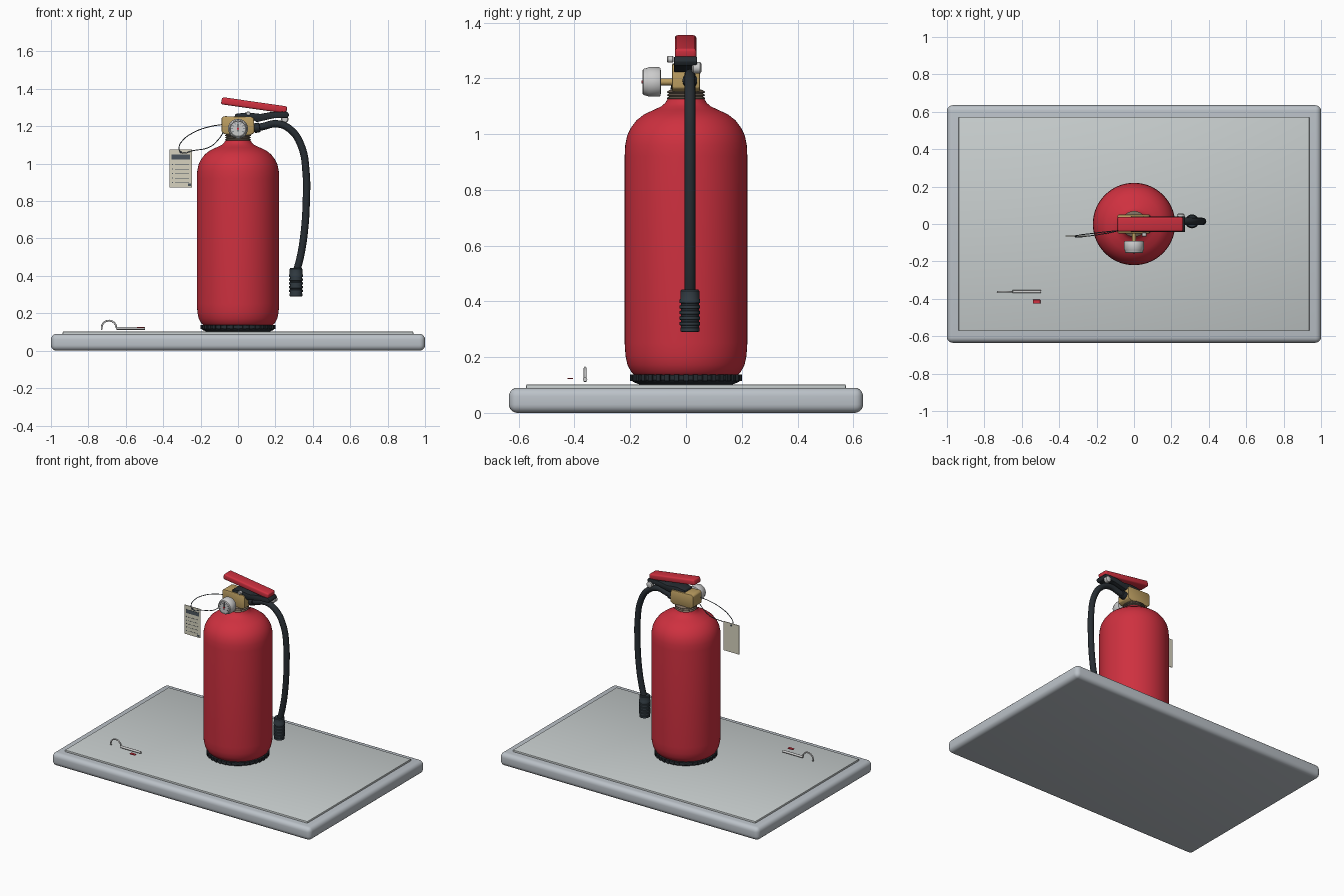
import bpy, bmesh, math
from mathutils import Vector, Matrix

if "Cube" in bpy.data.objects:
    bpy.data.objects.remove(bpy.data.objects["Cube"])

MATS = {}
COLS = {"red": (0.62, 0.03, 0.05), "black": (0.02, 0.026, 0.032), "rubber": (0.03, 0.042, 0.052),
        "brass": (0.50, 0.34, 0.12), "steel": (0.55, 0.57, 0.58), "base": (0.50, 0.54, 0.58),
        "plate": (0.58, 0.62, 0.62), "thread": (0.20, 0.15, 0.11), "card": (0.68, 0.65, 0.52),
        "ink": (0.07, 0.09, 0.11), "white": (0.80, 0.82, 0.80)}


def finish(ob, col, angle=35):
    if col not in MATS:
        MATS[col] = bpy.data.materials.new(col)
        MATS[col].diffuse_color = (*COLS[col], 1)
    ob.data.materials.append(MATS[col])
    bpy.ops.object.select_all(action='DESELECT')
    ob.select_set(True)
    bpy.context.view_layer.objects.active = ob
    if ob.type == 'MESH':
        bpy.ops.object.shade_smooth_by_angle(angle=math.radians(angle))
    return ob


def from_bm(name, bm, col, angle=35):
    bmesh.ops.recalc_face_normals(bm, faces=bm.faces[:])
    me = bpy.data.meshes.new(name)
    bm.to_mesh(me)
    bm.free()
    ob = bpy.data.objects.new(name, me)
    bpy.context.collection.objects.link(ob)
    return finish(ob, col, angle)


def bevel_all(bm, width, segs):
    if width:
        bmesh.ops.bevel(bm, geom=bm.edges[:], offset=width, segments=segs,
                        affect='EDGES', profile=0.5, clamp_overlap=True)


def box(name, lo, hi, col, bevel=0.0, segs=3):
    bm = bmesh.new()
    lo, hi = Vector(lo), Vector(hi)
    bmesh.ops.create_cube(bm, size=1, matrix=Matrix.Translation((lo + hi) / 2)
                          @ Matrix.Diagonal((*(hi - lo), 1)))
    bevel_all(bm, bevel, segs)
    return from_bm(name, bm, col)


def lathe(name, prof, col, segs=64, mat=Matrix(), angle=35):
    """Spin (radius, height) points round local z."""
    bm = bmesh.new()
    rings = [[bm.verts.new(mat @ Vector((r * math.cos(2 * math.pi * i / segs),
              r * math.sin(2 * math.pi * i / segs), z))) for i in range(segs)] for r, z in prof]
    for a, b in zip(rings, rings[1:]):
        for i in range(segs):
            j = (i + 1) % segs
            bm.faces.new((a[i], a[j], b[j], b[i]))
    bm.faces.new(rings[0])
    bm.faces.new(rings[-1])
    return from_bm(name, bm, col, angle)


def extrude_xz(name, pts, y0, y1, col, bevel=0.0, segs=2):
    bm = bmesh.new()
    f = bm.faces.new([bm.verts.new((x, y0, z)) for x, z in pts])
    new = bmesh.ops.extrude_face_region(bm, geom=[f])['geom']
    bmesh.ops.translate(bm, vec=(0, y1 - y0, 0),
                        verts=[v for v in new if isinstance(v, bmesh.types.BMVert)])
    bevel_all(bm, bevel, segs)
    return from_bm(name, bm, col)


def tube(name, pts, radius, col, smooth=True, res=4):
    cu = bpy.data.curves.new(name, 'CURVE')
    cu.dimensions = '3D'
    cu.bevel_depth, cu.bevel_resolution, cu.use_fill_caps = radius, res, True
    cu.resolution_u = 10
    sp = cu.splines.new('BEZIER' if smooth else 'POLY')
    ps = sp.bezier_points if smooth else sp.points
    ps.add(len(pts) - 1)
    for p, c in zip(ps, pts):
        if smooth:
            p.co = c
            p.handle_left_type = p.handle_right_type = 'AUTO'
        else:
            p.co = (*c, 1)
    ob = bpy.data.objects.new(name, cu)
    bpy.context.collection.objects.link(ob)
    return finish(ob, col)


def along_y(x, y, z):
    """Frame whose local z points to the front (-y)."""
    return Matrix.Translation((x, y, z)) @ Matrix.Rotation(math.radians(90), 4, 'X')


# display base
box("base_slab", (-1, -0.635, 0), (1, 0.635, 0.09), "base", 0.03, 5)
box("base_top_plate", (-0.937, -0.573, 0.08), (0.937, 0.573, 0.102), "plate", 0.004, 2)

# cylinder body
lathe("tank_body", [(0.15, 0.12), (0.178, 0.13), (0.196, 0.146), (0.21, 0.172), (0.217, 0.205),
                    (0.22, 0.25), (0.22, 0.92), (0.218, 0.96), (0.211, 0.995), (0.198, 1.022),
                    (0.178, 1.049), (0.15, 1.071), (0.115, 1.087), (0.088, 1.1), (0.074, 1.112),
                    (0.067, 1.125), (0.04, 1.125)], "red", 96)

# foot ring with small lugs
lathe("foot_ring", [(0.145, 0.1), (0.165, 0.101), (0.19, 0.111), (0.195, 0.118), (0.195, 0.136),
                    (0.15, 0.138)], "black", 80)
bm = bmesh.new()
for i in range(36):
    bmesh.ops.create_cube(bm, size=1, matrix=Matrix.Rotation(2 * math.pi * i / 36, 4, 'Z')
                          @ Matrix.Translation((0.193, 0, 0.126)) @ Matrix.Diagonal((0.016, 0.018, 0.022, 1)))
from_bm("foot_lugs", bm, "black")

# threaded neck
prof = [(0.05, 1.11)]
for k in range(4):
    prof += [(0.060, 1.112 + k * 0.011), (0.069, 1.1165 + k * 0.011), (0.069, 1.1185 + k * 0.011)]
lathe("neck_thread", prof + [(0.06, 1.158), (0.05, 1.16)], "thread", 64)

# valve block
extrude_xz("valve_block", [(-0.088, 1.17), (-0.07, 1.157), (0.065, 1.152), (0.088, 1.165),
                           (0.086, 1.24), (0.075, 1.25), (-0.075, 1.254), (-0.088, 1.245)],
           -0.05, 0.05, "brass", 0.006, 2)

# handles
extrude_xz("carry_handle", [(-0.02, 1.245), (-0.015, 1.266), (0.05, 1.274), (0.12, 1.266),
                            (0.18, 1.277), (0.262, 1.278), (0.275, 1.262), (0.265, 1.245),
                            (0.19, 1.243), (0.1, 1.222), (0.08, 1.235)],
           -0.043, 0.04, "black", 0.004, 2)
extrude_xz("squeeze_lever", [(-0.092, 1.318), (-0.084, 1.356), (0.264, 1.306), (0.258, 1.268)],
           -0.04, 0.037, "red", 0.01, 3)
disc = [(0.009, 0), (0.012, 0.003), (0.012, 0.02), (0.009, 0.023)]
lathe("lever_bolt", [(0.014, -0.01), (0.02, -0.006), (0.02, 0.018), (0.015, 0.023)], "steel", 24,
      along_y(0.25, 0.045, 1.238))
lathe("pin_socket", disc, "steel", 24, along_y(0.055, -0.045, 1.268))

# hose and nozzle
Y = 0.014
tube("hose", [(0.06, Y, 1.185), (0.13, Y, 1.198), (0.21, Y, 1.213), (0.285, Y, 1.178),
              (0.34, Y, 1.09), (0.364, Y, 0.95), (0.365, Y, 0.8), (0.355, Y, 0.64),
              (0.335, Y, 0.51), (0.312, Y, 0.42)], 0.0195, "black", res=6)
lathe("hose_collar", [(0.018, 0), (0.026, 0.003), (0.026, 0.03), (0.018, 0.033)], "black", 32,
      Matrix.Translation((0.085, Y, 1.189)) @ Matrix.Rotation(math.radians(80), 4, 'Y'))
prof = [(0.02, 0.442), (0.03, 0.442), (0.034, 0.437), (0.034, 0.41)]
for k in range(5):
    z = 0.405 - k * 0.02
    prof += [(0.037, z), (0.037, z - 0.010), (0.032, z - 0.012), (0.032, z - 0.018)]
prof += [(0.034, 0.305), (0.034, 0.292), (0.027, 0.29), (0.025, 0.31)]
lathe("nozzle", prof, "rubber", 40, Matrix.Translation((0.31, Y, 0)))

# pressure gauge: housing, dial, tick marks, needle
G = along_y(0, -0.09, 1.187)
lathe("gauge_housing", [(0.04, 0), (0.05, 0.002), (0.053, 0.007), (0.053, 0.044), (0.05, 0.049),
                        (0.047, 0.062), (0.042, 0.066), (0.04, 0.062)], "steel", 56, G)
lathe("gauge_dial", [(0.04, 0.06), (0.04, 0.0635)], "white", 48, G)
lathe("gauge_stem", [(0.012, -0.045), (0.012, 0.005)], "brass", 20, G)
bm = bmesh.new()
for i in range(9):
    bmesh.ops.create_cube(bm, size=1, matrix=G @ Matrix.Rotation(math.radians(-120 + 30 * i), 4, 'Z')
                          @ Matrix.Translation((0, 0.032, 0.064)) @ Matrix.Diagonal((0.003, 0.01, 0.002, 1)))
from_bm("gauge_ticks", bm, "ink")
extrude_xz("gauge_needle", [(-0.004, 1.172), (0.004, 1.172), (0.001, 1.218), (-0.001, 1.218)],
           -0.1565, -0.153, "black")
lathe("gauge_hub", [(0.006, 0.062), (0.006, 0.069)], "red", 16, G)

# inspection tag and its wire
box("tag_card", (-0.367, -0.066, 0.873), (-0.245, -0.062, 1.075), "card")
box("tag_header", (-0.356, -0.0675, 1.022), (-0.256, -0.065, 1.048), "ink")
for i in range(5):
    z = 0.995 - i * 0.024
    box(f"tag_row_mark_{i}", (-0.354, -0.0675, z - 0.003), (-0.348, -0.065, z + 0.003), "ink")
    box(f"tag_row_line_{i}", (-0.338, -0.0668, z - 0.001), (-0.262, -0.065, z + 0.001), "ink")
box("tag_corner_mark", (-0.268, -0.0675, 0.88), (-0.25, -0.065, 0.893), "ink")
lathe("tag_eyelet", [(0.007, 0), (0.007, 0.01)], "ink", 16, along_y(-0.306, -0.059, 1.061))
tube("tag_wire", [(-0.08, -0.035, 1.21), (-0.155, -0.042, 1.197), (-0.235, -0.052, 1.168),
                  (-0.295, -0.06, 1.125), (-0.315, -0.068, 1.085), (-0.303, -0.07, 1.06),
                  (-0.24, -0.064, 1.07), (-0.15, -0.05, 1.09), (-0.1, -0.04, 1.135),
                  (-0.08, -0.035, 1.165)], 0.0025, "ink", res=2)

# pulled safety pin and its broken seal on the base
hook = [(-0.69 + 0.039 * math.cos(a), -0.362, 0.122 + 0.039 * math.sin(a))
        for a in [math.radians(195 - 12 * i) for i in range(17)]]
tube("pin_hook", hook + [(-0.63, -0.362, 0.12)], 0.005, "steel", smooth=False, res=3)
tube("pin_rod", [(-0.65, -0.362, 0.12), (-0.497, -0.362, 0.12)], 0.008, "steel", smooth=False)
box("broken_seal", (-0.541, -0.425, 0.121), (-0.501, -0.405, 0.126), "red", 0.001, 1)

for m in bpy.data.materials:
    if m.users and not m.is_grease_pencil:
        m.use_nodes = True
        m.node_tree.nodes["Principled BSDF"].inputs["Base Color"].default_value = m.diffuse_color
